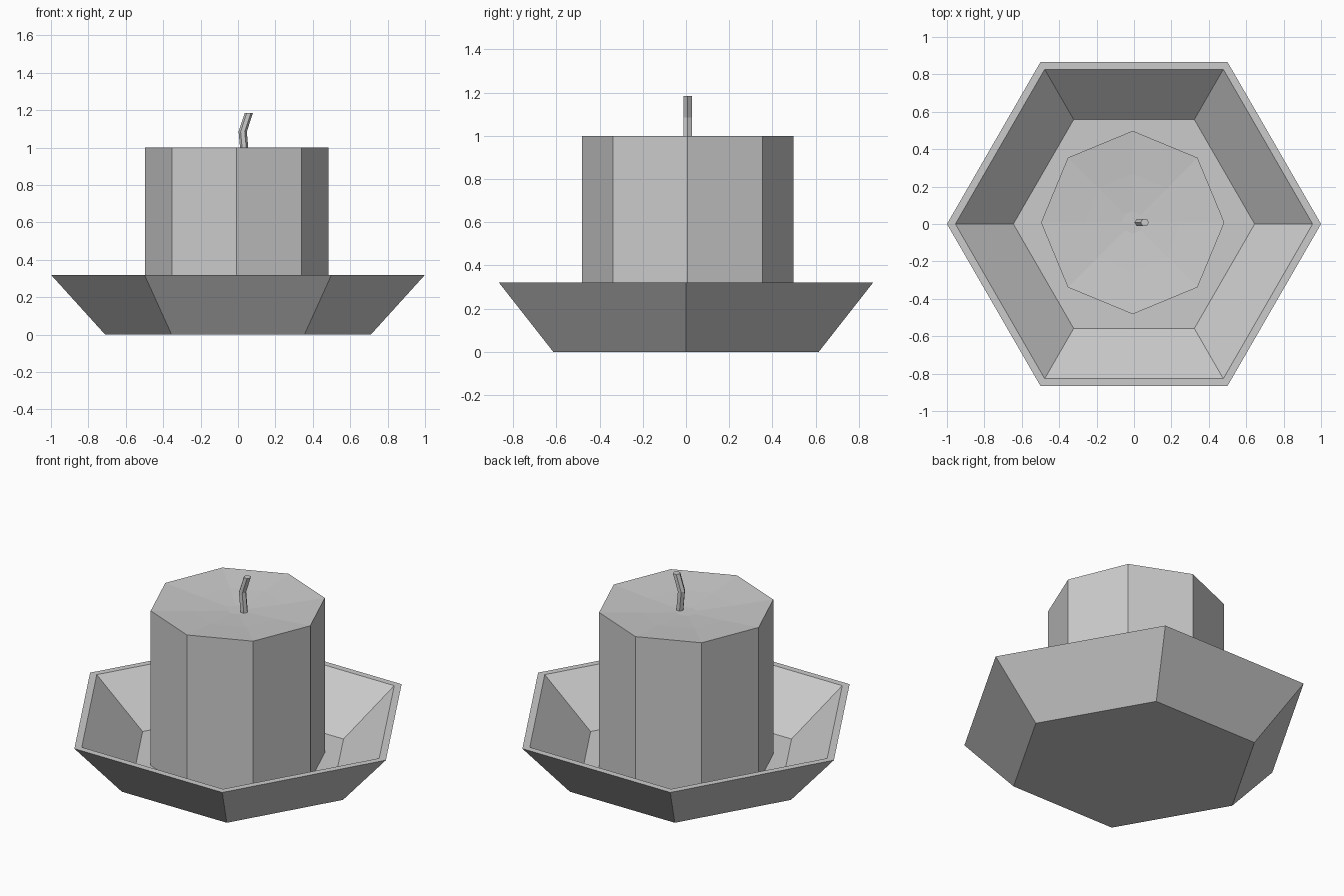
import bpy
import bmesh
from math import cos, sin, tau

cube = bpy.data.objects.get("Cube")
if cube:
    bpy.data.objects.remove(cube, do_unlink=True)

GREY = 0.6
grey = bpy.data.materials.new("light grey")
grey.use_nodes = True
grey.diffuse_color = (GREY, GREY, GREY, 1)
grey.node_tree.nodes["Principled BSDF"].inputs["Base Color"].default_value = (GREY, GREY, GREY, 1)


def loft(name, sides, rings):
    """Join flat rings (x, y, z, radius) in order and cap both ends."""
    bm = bmesh.new()
    loops = []
    for x, y, z, r in rings:
        loops.append([bm.verts.new((x + r * cos(tau * i / sides),
                                    y + r * sin(tau * i / sides), z))
                      for i in range(sides)])
    for low, high in zip(loops, loops[1:]):
        for i in range(sides):
            j = (i + 1) % sides
            bm.faces.new((low[i], low[j], high[j], high[i]))
    bm.faces.new(loops[0][::-1])
    bm.faces.new(loops[-1])
    bmesh.ops.recalc_face_normals(bm, faces=bm.faces)
    mesh = bpy.data.meshes.new(name)
    bm.to_mesh(mesh)
    bm.free()
    mesh.materials.append(grey)
    obj = bpy.data.objects.new(name, mesh)
    bpy.context.collection.objects.link(obj)
    return obj


# Six-sided dish: underside, outer wall, rim, inner wall, floor
FLOOR = 0.055
loft("dish", 6, [(0, 0, 0, 0.71), (0, 0, 0.32, 1.0),
                 (0, 0, 0.32, 0.955), (0, 0, FLOOR, 0.645)])

# Eight-sided candle with a shallow melted hollow on top
CX, CY = -0.007, 0.008
loft("candle", 8, [(CX, CY, FLOOR, 0.49), (CX, CY, 1.0, 0.49),
                   (CX, CY, 0.98, 0.26), (CX, CY, 0.967, 0.06)])

# Bent wick
loft("wick", 6, [(0.037, CY, 0.955, 0.022), (0.025, CY, 1.085, 0.022),
                 (0.058, CY, 1.185, 0.022)])
